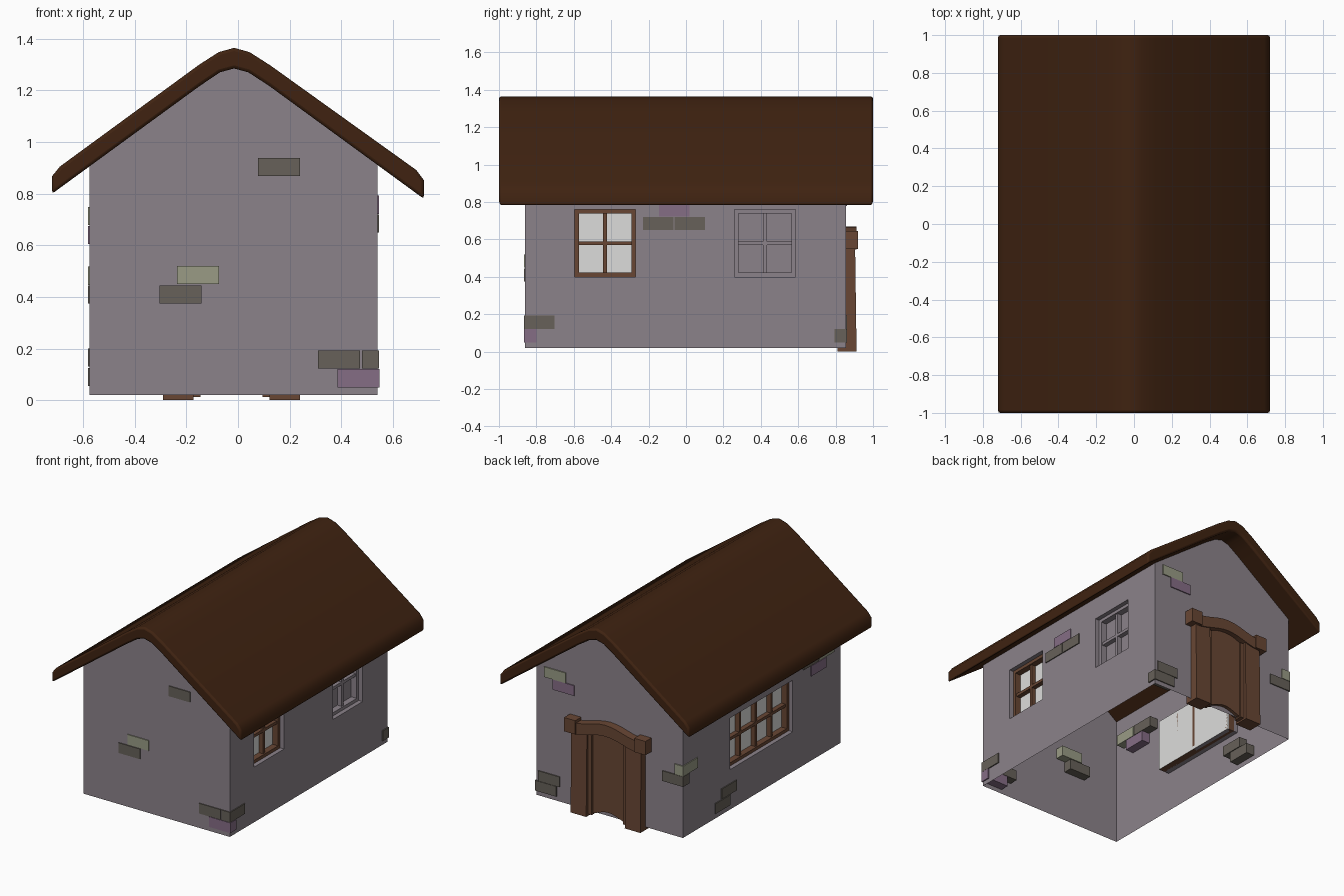
import bpy, bmesh, math

cube = bpy.data.objects.get("Cube")
if cube:
    bpy.data.objects.remove(cube, do_unlink=True)


def material(name, r, g, b):
    m = bpy.data.materials.new(name)
    m.use_nodes = True
    m.diffuse_color = (r, g, b, 1)
    m.node_tree.nodes["Principled BSDF"].inputs["Base Color"].default_value = (r, g, b, 1)
    return m


PLASTER = material("plaster grey", .26, .225, .255)
THATCH = material("roof brown", .05, .0165, .0055)
WOOD = material("wood brown", .14, .062, .034)
GLASS = material("pale glass", .72, .72, .71)
DARK = material("dark stone", .135, .12, .1)
GREEN = material("green stone", .32, .33, .235)
PURPLE = material("purple stone", .235, .153, .235)


def finish(name, bm, *mats):
    mesh = bpy.data.meshes.new(name)
    bm.to_mesh(mesh)
    bm.free()
    for m in mats:
        mesh.materials.append(m)
    ob = bpy.data.objects.new(name, mesh)
    bpy.context.collection.objects.link(ob)
    return ob


def add_box(bm, x, y, z):
    """Box from three (low, high) ranges."""
    v = [bm.verts.new((a, b, c)) for a in x for b in y for c in z]
    for f in ((0, 1, 3, 2), (4, 6, 7, 5), (0, 4, 5, 1), (2, 3, 7, 6), (0, 2, 6, 4), (1, 5, 7, 3)):
        bm.faces.new([v[i] for i in f])
    bmesh.ops.recalc_face_normals(bm, faces=bm.faces)


def box(name, x, y, z, mat):
    bm = bmesh.new()
    add_box(bm, x, y, z)
    return finish(name, bm, mat)


def prism(name, outline, y0, y1, mat):
    """Extrude an x-z outline along y."""
    bm = bmesh.new()
    face = bm.faces.new([bm.verts.new((x, y0, z)) for x, z in outline])
    out = bmesh.ops.extrude_face_region(bm, geom=[face])
    for v in out["geom"]:
        if isinstance(v, bmesh.types.BMVert):
            v.co.y = y1
    bmesh.ops.recalc_face_normals(bm, faces=bm.faces)
    return finish(name, bm, mat)


# Roof: one bent slab with softened edges
over = [(-.72, .868), (-.69, .905), (-.15, 1.3), (-.075, 1.348), (-.015, 1.365),
        (.045, 1.348), (.125, 1.297), (.69, .892), (.72, .852)]
under = [(-.72, .8), (-.15, 1.216), (-.07, 1.27), (-.015, 1.285),
         (.04, 1.27), (.12, 1.218), (.72, .78)]
roof = prism("roof", over + under[::-1], -1, 1, THATCH)
bevel = roof.modifiers.new("soft edges", "BEVEL")
bevel.width = .012
bevel.segments = 2
bevel.limit_method = "ANGLE"
bevel.angle_limit = math.radians(40)
bpy.context.view_layer.objects.active = roof
roof.select_set(True)
bpy.ops.object.shade_smooth_by_angle(angle=math.radians(45))
roof.select_set(False)

# Walls: an open shell with a gable at each end
LEFT, RIGHT, FRONT, BACK = .54, -.575, -.86, .855
BASE, EAVE = .02, .92
for name, y in (("front_wall", FRONT), ("back_wall", BACK)):
    bm = bmesh.new()
    pts = [(RIGHT, BASE), (RIGHT, EAVE)] + [(x, z + .015) for x, z in under[1:-1]]
    pts += [(LEFT, EAVE), (LEFT, BASE)]
    face = bm.faces.new([bm.verts.new((x, y, z)) for x, z in pts])
    face.normal_update()
    if face.normal.y * y < 0:
        face.normal_flip()
    finish(name, bm, PLASTER)


def side_wall(name, x, holes, z0, z1):
    """Wall on a grid that leaves the window openings out, with reveals."""
    side = 1 if x > 0 else -1
    bm = bmesh.new()

    def quad(*pts):
        bm.faces.new([bm.verts.new(p) for p in (pts if side > 0 else pts[::-1])])

    ys = sorted([FRONT, BACK] + [y for h in holes for y in h])
    zs = [BASE, z0, z1, EAVE]
    for a, b in zip(ys, ys[1:]):
        for c, d in zip(zs, zs[1:]):
            if (a, b) in holes and c == z0:
                continue
            quad((x, a, c), (x, b, c), (x, b, d), (x, a, d))
    inner = x - side * .08
    for a, b in holes:
        rim = [(a, z0), (b, z0), (b, z1), (a, z1)]
        for (p, q), (r, s) in zip(rim, rim[1:] + rim[:1]):
            quad((x, p, q), (x, r, s), (inner, r, s), (inner, p, q))
    bmesh.ops.remove_doubles(bm, verts=bm.verts, dist=.0005)
    finish(name, bm, PLASTER)


def window(name, x, y0, y1, z0, z1, columns, frame_mat, pane_mat):
    """Pane at the back of the opening, with frame and glazing bars."""
    side = 1 if x > 0 else -1
    deep, near = x - side * .08, x - side * .03
    box(name + "_pane", sorted((deep, deep + side * .008)), (y0, y1), (z0, z1), pane_mat)
    bm = bmesh.new()
    xs = sorted((deep, near))
    w = .022
    for y in (y0, y1 - w):
        add_box(bm, xs, (y, y + w), (z0, z1))
    for z in (z0, z1 - w):
        add_box(bm, xs, (y0 + w, y1 - w), (z, z + w))
    bars = sorted((deep, near - side * .01))
    mid = (z0 + z1) / 2
    add_box(bm, bars, (y0 + w, y1 - w), (mid - .01, mid + .01))
    for i in range(1, columns):
        y = y0 + (y1 - y0) * i / columns
        add_box(bm, bars, (y - .01, y + .01), (z0 + w, z1 - w))
    finish(name + "_frame", bm, frame_mat)


small = [(-.595, -.27), (.26, .585)]
side_wall("left_wall", LEFT, small, .4, .76)
window("left_front_window", LEFT, *small[0], .4, .76, 2, WOOD, GLASS)
window("left_back_window", LEFT, *small[1], .4, .76, 2, PLASTER, PLASTER)
wide = (-.34, .345)
side_wall("right_wall", RIGHT, [wide], .295, .65)
window("right_window", RIGHT, *wide, .295, .65, 4, WOOD, GLASS)

# Stones set through the walls: start along the wall, base height, colour
stones = {
    "front": [(.077, .868, DARK), (-.237, .45, GREEN), (-.305, .375, DARK),
              (.31, .122, DARK), (.385, .05, PURPLE)],
    "back": [(.315, .85, GREEN), (.25, .78, PURPLE), (.36, .122, DARK),
             (.385, .05, DARK), (-.582, .375, DARK)],
    "left": [(-.23, .65, DARK), (-.062, .65, DARK), (-.145, .722, PURPLE), (-.866, .122, DARK)],
    "right": [(.7, .447, GREEN), (.275, .13, DARK), (.345, .055, DARK),
              (-.695, .605, PURPLE), (-.785, .678, GREEN), (-.615, .678, DARK)],
}
depth = {"front": (FRONT - .006, FRONT + .06), "back": (BACK - .06, BACK + .007),
         "left": (LEFT - .06, LEFT + .007), "right": (RIGHT - .007, RIGHT + .06)}
for wall, rows in stones.items():
    for i, (start, z, mat) in enumerate(rows):
        along, through = (start, start + .163), depth[wall]
        x, y = (along, through) if wall in ("front", "back") else (through, along)
        box(f"{wall}_stone_{i + 1}", x, y, (z, z + .07), mat)

# Door: posts, inner strips, arched panel and arched lintel
MID = -.025


def arch(half, low, high, rise):
    """Outline of a band that swells upwards in the middle."""
    ts = [i / 6 - 1 for i in range(13)]
    bump = [rise * (1 + math.cos(math.pi * t)) / 2 for t in ts]
    bottom = [(MID + half * t, low + b) for t, b in zip(ts, bump)]
    top = [(MID + half * t, high + b) for t, b in zip(ts, bump)]
    return bottom + top[::-1]


prism("door_panel", arch(.16, .015, .56, .04), BACK - .02, .878, WOOD)
prism("door_lintel", arch(.26, .545, .622, .048), BACK - .02, .912, WOOD)
for name, s in (("left", 1), ("right", -1)):
    def span(a, b):
        return sorted((MID + s * a, MID + s * b))
    post = box(f"door_{name}_post", span(.147, .266), (.81, .912), (0, .57), WOOD)
    for v in post.data.vertices:
        if v.co.z > .3:
            v.co.y -= .008
    box(f"door_{name}_strip", span(.12, .15), (.83, .89), (.012, .56), WOOD)
    box(f"door_{name}_lintel_end", span(.225, .31), (.84, .92), (.55, .645), WOOD)
